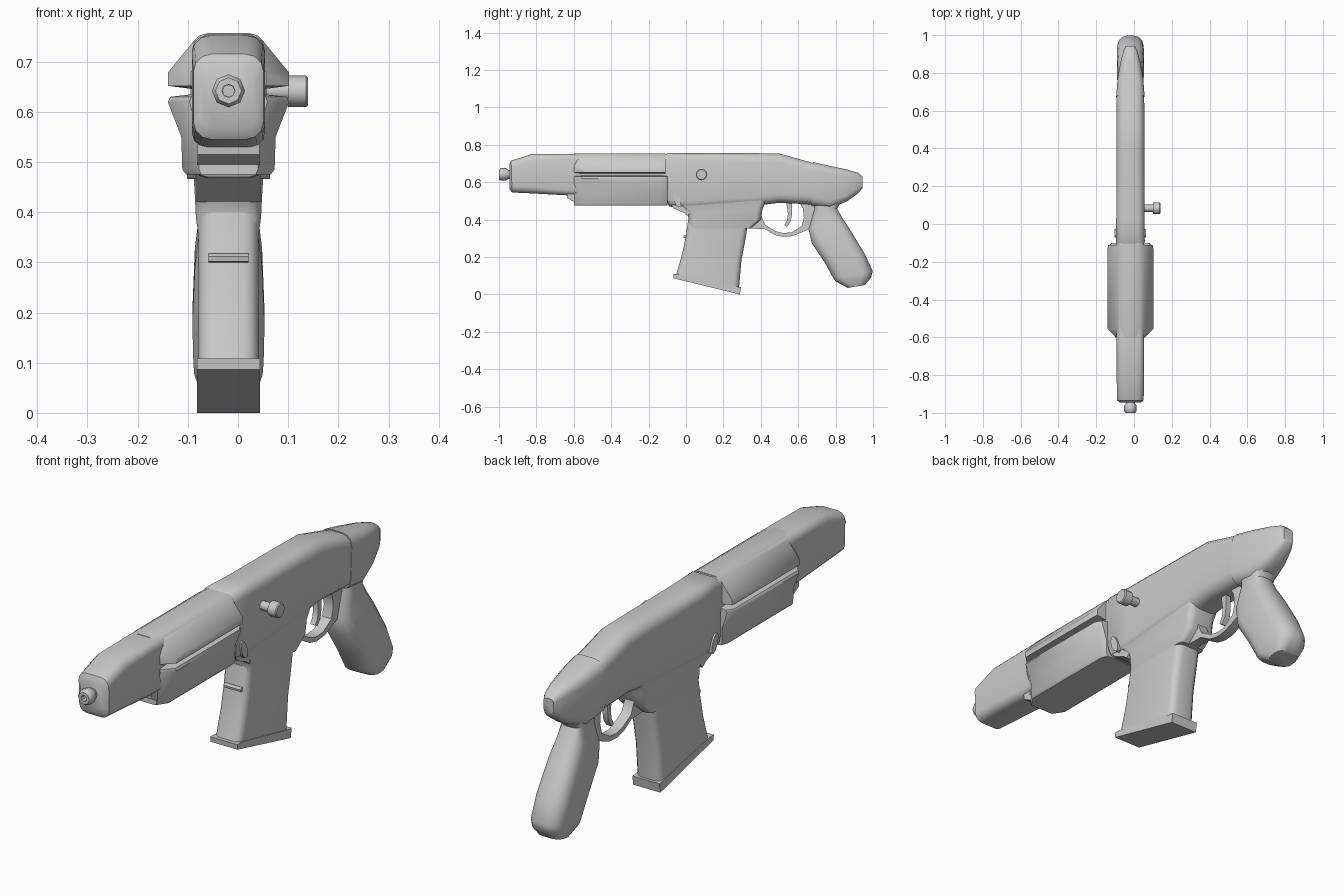
import bpy, bmesh, math
from mathutils import Vector

CX = -0.019  # centre plane of the body


def finish(name, bm):
    bmesh.ops.recalc_face_normals(bm, faces=bm.faces)
    me = bpy.data.meshes.new(name)
    bm.to_mesh(me)
    bm.free()
    ob = bpy.data.objects.new(name, me)
    bpy.context.collection.objects.link(ob)
    return ob


def skin(name, rings):
    """Bridge equal-length rings of points and cap both ends."""
    bm = bmesh.new()
    vs = [[bm.verts.new(p) for p in r] for r in rings]
    n = len(vs[0])
    for a, b in zip(vs, vs[1:]):
        for i in range(n):
            j = (i + 1) % n
            bm.faces.new((a[i], a[j], b[j], b[i]))
    bm.faces.new(vs[0])
    bm.faces.new(vs[-1])
    return finish(name, bm)


def rounded(ya, za, yb, zb, hw, r, seg=3):
    """Rounded rectangle spanning x and the line from A to B in the yz plane."""
    a, b = Vector((CX, ya, za)), Vector((CX, yb, zb))
    mid, half, d = (a + b) / 2, (b - a).length / 2, (b - a).normalized()
    r = min(r, hw * 0.98, half * 0.98)
    pts = []
    for q, (sx, sv) in enumerate([(1, 1), (-1, 1), (-1, -1), (1, -1)]):
        for k in range(seg + 1):
            t = math.radians(90 * q + 90 * k / seg)
            u = sx * (hw - r) + r * math.cos(t)
            v = sv * (half - r) + r * math.sin(t)
            pts.append(mid + Vector((u, 0, 0)) + d * v)
    return pts


def loft(name, sections, seg=3):
    return skin(name, [rounded(*s, seg=seg) for s in sections])


def plate(name, profile, hw, cx=CX):
    """Extrude a yz outline across x."""
    return skin(name, [[(cx + s * hw, y, z) for y, z in profile] for s in (-1, 1)])


def guard_shell(name, half, stations):
    """Mirrored xz half outline swept along y; station = (y, x scale)."""
    full = half + [(-x, z) for x, z in reversed(half)]
    return skin(name, [[(CX + x * s, y, z) for x, z in full] for y, s in stations])


def lathe(name, origin, axis, profile, sides):
    """Turned part; profile = (distance along axis, radius)."""
    rings = []
    for d, r in profile:
        ring = []
        for i in range(sides):
            t = 2 * math.pi * i / sides + math.pi / 2
            c, s = r * math.cos(t), r * math.sin(t)
            off = (d, c, s) if axis == 'x' else (c, d, s)
            ring.append(Vector(origin) + Vector(off))
        rings.append(ring)
    return skin(name, rings)


# Barrel shroud and muzzle
loft("barrel_shroud", [
    (-0.945, 0.565, -0.945, 0.695, 0.055, 0.03),
    (-0.93, 0.545, -0.935, 0.715, 0.07, 0.035),
    (-0.82, 0.54, -0.82, 0.752, 0.073, 0.035),
    (-0.64, 0.53, -0.64, 0.752, 0.073, 0.03),
    (-0.08, 0.52, -0.08, 0.752, 0.073, 0.03)])
lathe("muzzle", (CX, 0, 0.642), 'y', [
    (-0.93, 0.024), (-0.95, 0.024), (-0.962, 0.033), (-0.99, 0.033),
    (-1.0, 0.026), (-1.0, 0.013), (-0.95, 0.012)], 8)

# Handguard: upper cover and lower grip panel, with a slot between
guard_shell("handguard_cover",
            [(0.045, 0.754), (0.072, 0.738), (0.121, 0.678), (0.121, 0.652), (0.068, 0.645)],
            [(-0.6, 0.62), (-0.555, 1), (-0.13, 1), (-0.11, 0.97)])
guard_shell("handguard_panel",
            [(0.065, 0.636), (0.116, 0.63), (0.121, 0.62), (0.094, 0.55), (0.092, 0.485), (0.084, 0.475)],
            [(-0.6, 0.64), (-0.555, 1), (-0.13, 1), (-0.1, 0.85)])
plate("handguard_lip", [(-0.64, 0.55), (-0.635, 0.515), (-0.59, 0.49), (-0.55, 0.55)], 0.062)

# Receiver and magazine well
loft("receiver", [
    (-0.105, 0.50, -0.11, 0.748, 0.07, 0.035),
    (-0.09, 0.47, -0.095, 0.757, 0.076, 0.035),
    (0.02, 0.455, 0.02, 0.755, 0.075, 0.04),
    (0.38, 0.475, 0.38, 0.755, 0.074, 0.045),
    (0.5, 0.49, 0.5, 0.753, 0.074, 0.045),
    (0.69, 0.48, 0.69, 0.70, 0.073, 0.045)])
plate("receiver_front_lug", [(-0.09, 0.49), (-0.065, 0.46), (-0.01, 0.435), (0.01, 0.42), (0.06, 0.5)], 0.064)
loft("magazine_well", [
    (-0.04, 0.48, 0.44, 0.52, 0.07, 0.03),
    (0.01, 0.43, 0.41, 0.46, 0.067, 0.03),
    (0.015, 0.39, 0.40, 0.40, 0.065, 0.025),
    (0.02, 0.352, 0.345, 0.352, 0.06, 0.02)])

# Magazine with a raised band and a floor plate
loft("magazine", [
    (0.012, 0.40, 0.33, 0.37, 0.060, 0.03),
    (-0.002, 0.305, 0.317, 0.29, 0.060, 0.03),
    (-0.022, 0.21, 0.296, 0.18, 0.060, 0.03),
    (-0.055, 0.10, 0.283, 0.03, 0.060, 0.03)])
plate("magazine_band", [(-0.004, 0.318), (-0.014, 0.312), (-0.012, 0.302), (0.05, 0.29), (0.05, 0.305)], 0.04)
plate("magazine_floor", [(-0.068, 0.108), (-0.066, 0.086), (0.288, 0.0), (0.295, 0.04), (0.28, 0.04), (-0.04, 0.108)], 0.063)

# Rear cap
loft("rear_cap", [
    (0.67, 0.475, 0.68, 0.707, 0.075, 0.045),
    (0.77, 0.46, 0.77, 0.687, 0.068, 0.04),
    (0.86, 0.497, 0.86, 0.668, 0.052, 0.035),
    (0.92, 0.54, 0.92, 0.65, 0.036, 0.025),
    (0.943, 0.568, 0.943, 0.63, 0.024, 0.016)])

# Pistol grip
loft("pistol_grip", [
    (0.68, 0.51, 0.84, 0.51, 0.056, 0.04),
    (0.685, 0.455, 0.808, 0.46, 0.052, 0.04),
    (0.655, 0.35, 0.832, 0.415, 0.058, 0.045),
    (0.672, 0.275, 0.878, 0.345, 0.067, 0.05),
    (0.745, 0.165, 0.957, 0.215, 0.072, 0.055),
    (0.786, 0.09, 0.998, 0.125, 0.070, 0.055),
    (0.80, 0.07, 0.99, 0.09, 0.068, 0.05),
    (0.865, 0.035, 0.955, 0.05, 0.055, 0.035)])

# Trigger guard and trigger
outer = [(0.33, 0.352), (0.42, 0.35), (0.475, 0.318), (0.52, 0.308), (0.57, 0.312), (0.62, 0.332), (0.67, 0.355), (0.70, 0.46), (0.68, 0.50)]
inner = [(0.60, 0.50), (0.625, 0.46), (0.63, 0.41), (0.618, 0.365), (0.565, 0.332), (0.52, 0.328), (0.48, 0.338), (0.425, 0.37), (0.402, 0.42), (0.405, 0.47), (0.43, 0.50), (0.33, 0.50)]
plate("trigger_guard", outer + inner, 0.022)
plate("trigger", [(0.535, 0.50), (0.545, 0.43), (0.54, 0.395), (0.525, 0.37), (0.54, 0.362),
                  (0.56, 0.39), (0.567, 0.43), (0.565, 0.50)], 0.012)

# Charging handle on the right side
lathe("charging_handle", (0, 0.083, 0.641), 'x', [
    (0.04, 0.019), (0.1, 0.019), (0.1, 0.031), (0.136, 0.031), (0.14, 0.027)], 12)

# Release latch, one on each side
for side, label in ((-1, "left"), (1, "right")):
    outline = []
    for i in range(10):
        t = 2 * math.pi * i / 10
        a, b = 0.018 * math.cos(t), 0.042 * math.sin(t)
        outline.append((-0.048 + a * 0.93 - b * 0.36, 0.505 + a * 0.36 + b * 0.93))
    plate("release_latch_" + label, outline, 0.012, CX + side * 0.071)

# Smooth shading with hard edges kept
bpy.ops.object.select_all(action='SELECT')
bpy.context.view_layer.objects.active = bpy.data.objects["receiver"]
bpy.ops.object.shade_smooth_by_angle(angle=math.radians(40))
